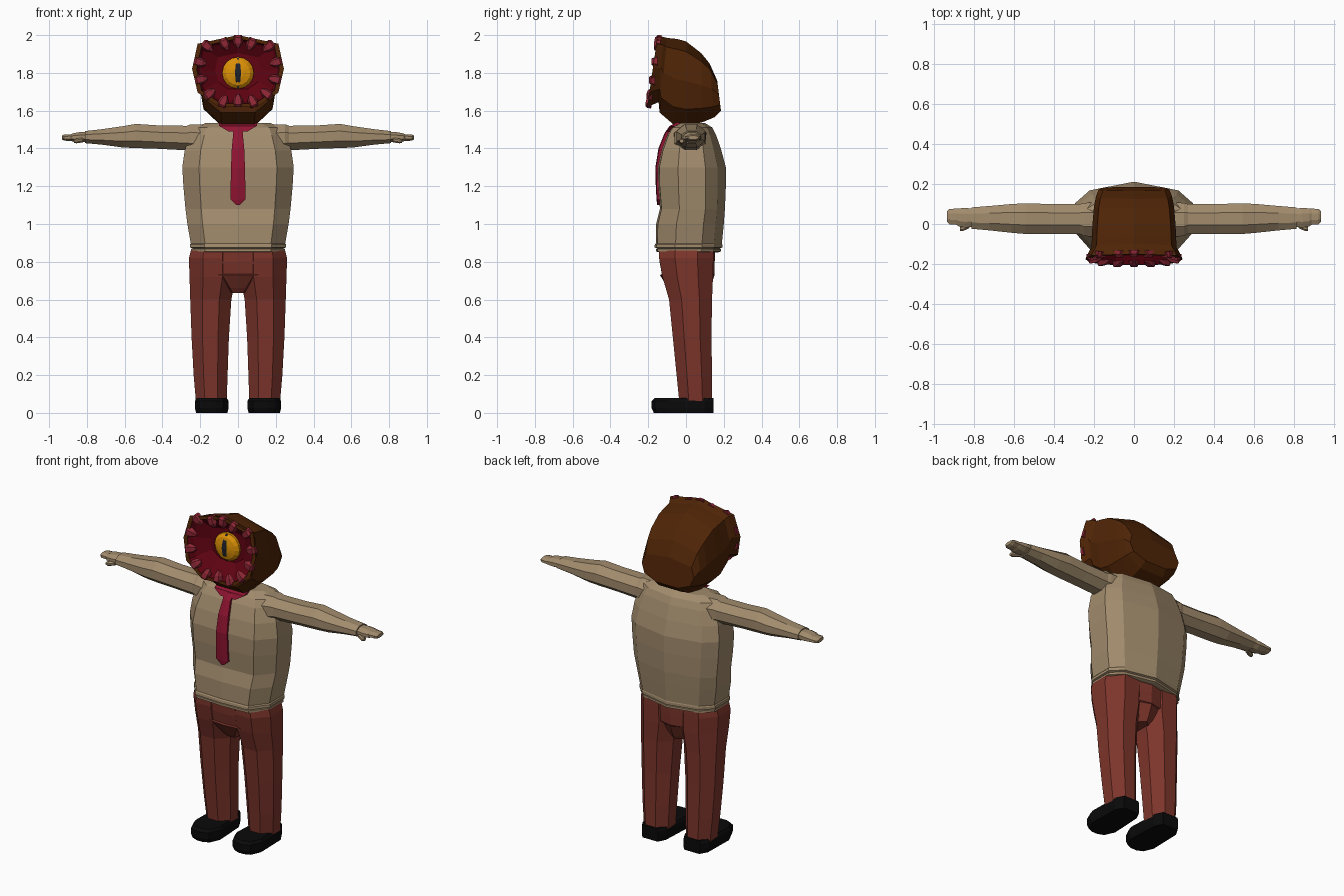
import bpy, bmesh, math
from mathutils import Vector

if "Cube" in bpy.data.objects:
    bpy.data.objects.remove(bpy.data.objects["Cube"])


def material(name, hex_code):
    m = bpy.data.materials.new(name)
    rgb = [(int(hex_code[i:i + 2], 16) / 255) ** 2.2 for i in (0, 2, 4)]
    m.diffuse_color = (*rgb, 1)
    m.use_nodes = True
    m.node_tree.nodes["Principled BSDF"].inputs["Base Color"].default_value = m.diffuse_color
    return m


TAN = material("cloth_tan", "A08A6C")
RED = material("trousers_red", "7C382F")
BLACK = material("shoe_black", "121212")
BROWN = material("head_brown", "50290F")
MAW = material("maw_red", "5E0A18")
TOOTH = material("tooth_pink", "8C2B38")
TIE = material("tie_crimson", "8E1B35")
ORANGE = material("eye_orange", "DC900F")
PUPIL = material("pupil_dark", "23262E")


def loft(name, rings, mat, start=True, end=True):
    """Skin a list of equal-length point rings into a flat-shaded object."""
    bm = bmesh.new()
    vs = [[bm.verts.new(p) for p in r] for r in rings]
    n = len(rings[0])
    for a, b in zip(vs, vs[1:]):
        for i in range(n):
            j = (i + 1) % n
            bm.faces.new((a[i], a[j], b[j], b[i]))
    if start:
        bm.faces.new(vs[0][::-1])
    if end:
        bm.faces.new(vs[-1])
    bmesh.ops.recalc_face_normals(bm, faces=bm.faces)
    me = bpy.data.meshes.new(name)
    bm.to_mesh(me)
    bm.free()
    me.materials.append(mat)
    ob = bpy.data.objects.new(name, me)
    bpy.context.collection.objects.link(ob)
    return ob


def mirrored(half):
    return half + [(-u, v) for u, v in reversed(half) if u > 0]


def level(section, z, x0, x1, y0, y1):
    """Horizontal ring of a unit section stretched to the given bounds."""
    return [((x0 + x1) / 2 + u * (x1 - x0) / 2, (y0 + y1) / 2 + v * (y1 - y0) / 2, z)
            for u, v in section]


OCT = [(math.cos(math.pi * (k + .5) / 4) * 1.08, math.sin(math.pi * (k + .5) / 4) * 1.08)
       for k in range(8)]

# Torso with doubled hem at the waist
BODY = mirrored([(0, -1), (.7, -.95), (1, -.4), (1, .4), (.75, .76), (0, 1)])
torso = [(.85, .235, -.14, .17), (.855, .25, -.16, .185), (.868, .25, -.16, .185),
         (.871, .24, -.152, .178), (.876, .255, -.167, .192), (.892, .255, -.165, .192),
         (.898, .25, -.16, .19), (1.0, .268, -.158, .2), (1.08, .278, -.138, .206),
         (1.2, .289, -.148, .211), (1.3, .295, -.15, .211), (1.39, .282, -.13, .187),
         (1.47, .255, -.1, .16), (1.51, .235, -.075, .14), (1.535, .17, -.03, .1)]
loft("shirt_torso", [level(BODY, z, -w, w, a, b) for z, w, a, b in torso], TAN)

# Pelvis with the trouser crotch
pelvis = [(.635, .04, -.075, .11), (.66, .06, -.095, .125), (.73, .12, -.138, .152),
          (.735, .225, -.128, .15), (.8, .25, -.14, .152), (.87, .24, -.145, .155)]
loft("trouser_hips", [level(BODY, z, -w, w, a, b) for z, w, a, b in pelvis], RED)

# Tie strip following the chest, and its collar
tie = [(1.515, .03, -.086), (1.48, .025, -.11), (1.4, .033, -.142), (1.3, .037, -.158),
       (1.2, .039, -.156), (1.13, .04, -.152), (1.1, .008, -.149)]
loft("tie", [[(-w, y + .025, z), (-w, y, z), (0, y - .004, z), (w, y, z), (w, y + .025, z)]
             for z, w, y in tie], TIE)
loft("tie_collar", [[(-w, y, z), (w, y, z), (w, .02, z), (-w, .02, z)]
                    for z, w, y in [(1.49, .05, -.1), (1.52, .1, -.085), (1.542, .1, -.04)]], TIE)

for s, side in ((1, "left"), (-1, "right")):
    # Trouser leg
    leg = [(.05, .06, .222, -.035, .138), (.2, .055, .235, -.05, .138),
           (.4, .048, .246, -.07, .135), (.6, .035, .253, -.09, .138),
           (.72, .01, .257, -.125, .143), (.82, .01, .26, -.143, .145),
           (.86, .01, .25, -.143, .145)]
    loft(side + "_trouser_leg",
         [level(OCT, z, s * a, s * b, c, d) for z, a, b, c, d in leg], RED)

    # Shoe: plan outline with a tapered toe
    plan = [(.08, -.165), (.12, -.182), (.16, -.182), (.2, -.165), (.228, -.1), (.223, .1),
            (.195, .146), (.085, .146), (.06, .1), (.05, -.1)]
    shoe = []
    for z0, k in ((0, .93), (.025, 1), (.062, 1), (.078, .9)):
        shoe.append([(s * (.139 + (x - .139) * k), -.018 + (y + .018) * (k if y < 0 else 1), z0)
                     for x, y in plan])
    loft(side + "_shoe", shoe, BLACK)

    # Sleeve and hand, swept outward along x: (x, y0, y1, z0, z1)
    def across(x, y0, y1, z0, z1):
        return [(s * x, y, z) for y, z, _ in
                [((y0 + y1) / 2 + u * (y1 - y0) / 2, (z0 + z1) / 2 + v * (z1 - z0) / 2, 0)
                 for u, v in OCT]]
    sleeve = [(.18, -.065, .11, 1.37, 1.525), (.25, -.06, .105, 1.385, 1.528),
              (.27, -.05, .1, 1.39, 1.52), (.42, -.05, .1, 1.398, 1.522),
              (.54, -.05, .103, 1.402, 1.53), (.61, -.044, .1, 1.405, 1.518),
              (.72, -.032, .09, 1.42, 1.502), (.81, -.024, .083, 1.428, 1.492)]
    loft(side + "_sleeve", [across(*r) for r in sleeve], TAN)
    hand = [(.79, -.012, .075, 1.437, 1.486), (.84, -.018, .08, 1.432, 1.486),
            (.875, -.012, .078, 1.436, 1.48), (.885, -.004, .077, 1.44, 1.475),
            (.92, -.002, .075, 1.441, 1.474), (.932, .01, .065, 1.447, 1.468)]
    loft(side + "_hand", [across(*r) for r in hand], TAN)
    thumb = [(.82, -.02, .01, 1.432, 1.458), (.855, -.036, -.008, 1.427, 1.452),
             (.868, -.034, -.012, 1.43, 1.448)]
    loft(side + "_thumb", [across(*r) for r in thumb], TAN)

# Hooded head: upright rings swept front to back (y at top, y at bottom, top, bottom, half width)
HEAD = mirrored([(0, 1), (.88, .88), (1, .53), (.88, .2), (.42, 0)])


def head_ring(yt, yb, top, bot, w, k=1.0):
    mid = (top + bot) / 2
    pts = []
    for u, v in HEAD:
        v = .5 + (v - .5) * k
        pts.append((u * w * k, yb + (yt - yb) * v, bot + (top - bot) * v))
    return pts


RIM = (-.15, -.205, 2.0, 1.62, .243)
shell = [(*RIM, .9), RIM, (-.12, -.145, 1.99, 1.645, .222), (-.1, -.14, 1.985, 1.59, .212),
         (-.05, -.07, 1.98, 1.53, .21), (.0, .0, 1.967, 1.518, .207),
         (.08, .09, 1.905, 1.54, .2), (.125, .15, 1.85, 1.565, .19),
         (.165, .185, 1.76, 1.6, .175)]
loft("head_hood", [head_ring(*r) for r in shell], BROWN, start=False)

# Recessed maw behind the rim
loft("maw", [head_ring(*RIM, .93), head_ring(-.12, -.16, 2.0, 1.62, .243, .84),
             head_ring(-.085, -.1, 2.0, 1.62, .243, .5)], MAW, start=False)

# Ring of blunt teeth pointing inward
outline = [Vector(p) for p in head_ring(*RIM)]
centre = Vector((0, -.178, 1.81))


def rim_point(angle):
    """Intersect a ray from the maw centre with the rim outline."""
    dx, dz = math.cos(angle), math.sin(angle)
    for p, q in zip(outline, outline[1:] + outline[:1]):
        a, e = p - centre, q - p
        den = dx * e.z - dz * e.x
        if abs(den) < 1e-9:
            continue
        t = (a.x * e.z - a.z * e.x) / den
        f = (a.x * dz - a.z * dx) / den
        if t > 0 and -1e-6 <= f <= 1 + 1e-6:
            return p + e * f
    return outline[0]


N_TEETH = 14
for i in range(N_TEETH):
    base = rim_point(2 * math.pi * (i + .5) / N_TEETH)
    inward = (centre - base).normalized()
    across_dir = inward.cross(Vector((0, 1, 0))).normalized()
    rings = []
    for d, w, fwd, back in ((.0, .02, .0, .02), (.012, .028, .012, .02),
                            (.045, .024, .008, .015), (.068, .01, -.008, .014)):
        c = base + inward * d
        rings.append([c + across_dir * (w * a) + Vector((0, y, 0))
                      for a, y in ((-1, back), (-.6, -fwd), (.6, -fwd), (1, back))])
    loft("tooth_%02d" % (i + 1), rings, TOOTH)

# Eye: shallow dome with a slit pupil
eye = [[(r * math.cos(a), y, 1.8 + r * math.sin(a))
        for a in (2 * math.pi * k / 16 for k in range(16))]
       for r, y in ((.084, -.07), (.084, -.105), (.065, -.122), (.03, -.131))]
loft("eye", eye, ORANGE)
slit = [(1.72, .005, -.112), (1.76, .013, -.13), (1.8, .016, -.135),
        (1.84, .013, -.13), (1.88, .005, -.112)]
loft("pupil", [[(-w, y + .03, z), (-w, y, z), (w, y, z), (w, y + .03, z)]
               for z, w, y in slit], PUPIL)
